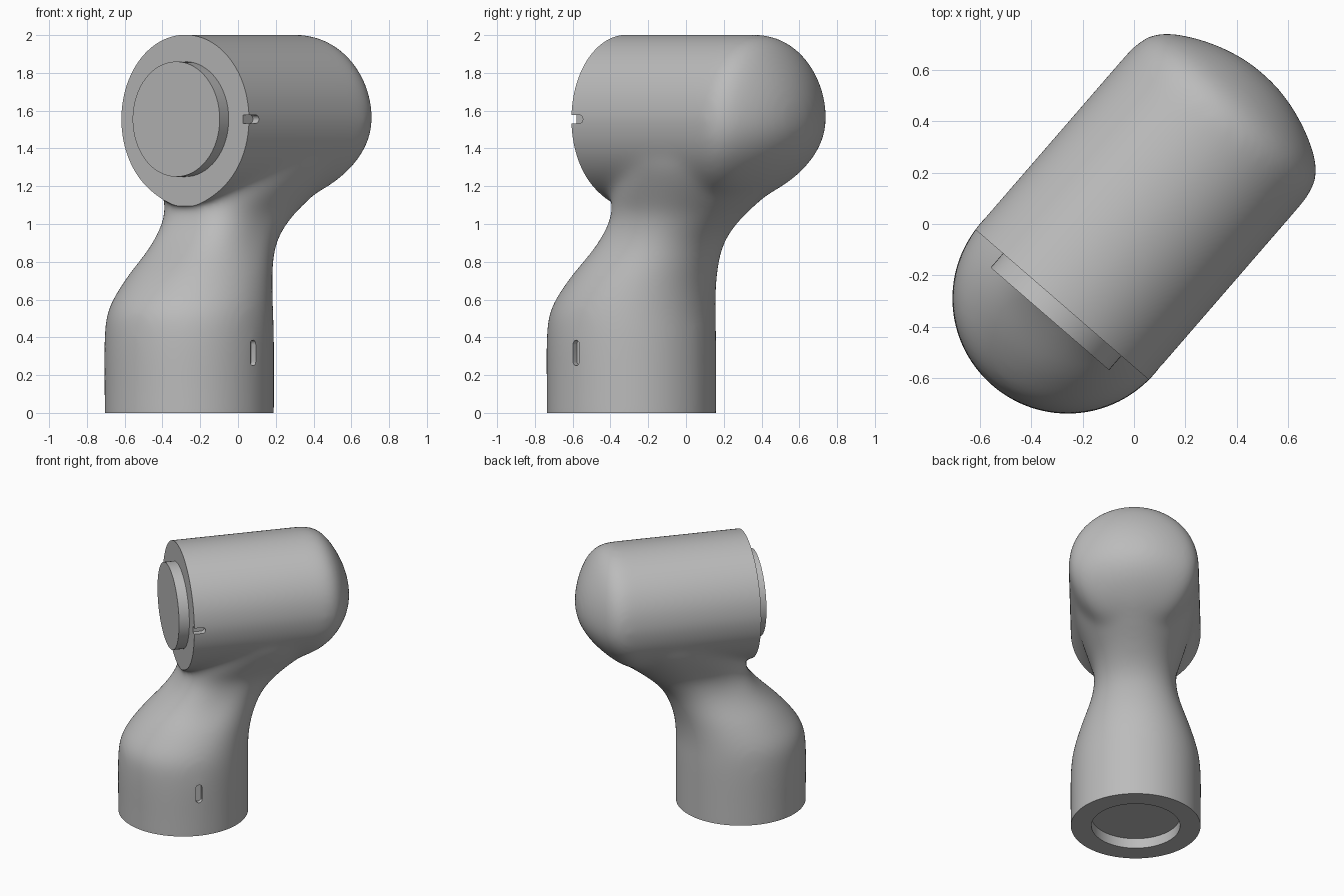
import bpy, bmesh, math
from mathutils import Matrix, Vector

if "Cube" in bpy.data.objects:
    bpy.data.objects.remove(bpy.data.objects["Cube"])

# Local frame: x runs along the upper barrel, z is up, origin under the base
PLACE = Matrix.Translation((-0.258, -0.289, 0)) @ Matrix.Rotation(math.radians(49.1), 4, 'Z')
R, BARREL_Z, FACE_X, HUB_R = 0.445, 1.555, -0.033, 0.305
CAST_R = R + 0.004  # allowance lost when the casting is smoothed
SIDES = 64

grey = bpy.data.materials.new("satin_grey")
grey.use_nodes = True
grey.diffuse_color = (0.5, 0.5, 0.5, 1)
grey.node_tree.nodes["Principled BSDF"].inputs["Base Color"].default_value = (0.5, 0.5, 0.5, 1)


def make(name, bm):
    bmesh.ops.recalc_face_normals(bm, faces=bm.faces)
    mesh = bpy.data.meshes.new(name)
    bm.to_mesh(mesh)
    bm.free()
    mesh.materials.append(grey)
    ob = bpy.data.objects.new(name, mesh)
    ob.matrix_world = PLACE
    bpy.context.collection.objects.link(ob)
    return ob


def loft(name, rings):
    bm = bmesh.new()
    loops = [[bm.verts.new(p) for p in ring] for ring in rings]
    for a, b in zip(loops, loops[1:]):
        for i in range(len(a)):
            j = (i + 1) % len(a)
            bm.faces.new((a[i], a[j], b[j], b[i]))
    bm.faces.new(loops[0])
    bm.faces.new(loops[-1])
    return make(name, bm)


def box(name, lo, hi):
    bm = bmesh.new()
    lo, hi = Vector(lo), Vector(hi)
    bmesh.ops.create_cube(bm, size=1, matrix=Matrix.Translation((lo + hi) / 2)
                          @ Matrix.Diagonal((*(hi - lo), 1)))
    return make(name, bm)


def disc(name, radius, start, end, axis):
    def point(t, h):
        a, b = radius * math.cos(t), radius * math.sin(t)
        return (a, b, h) if axis == 'Z' else (h, a, BARREL_Z + b)
    turns = [math.tau * i / SIDES for i in range(SIDES)]
    return loft(name, [[point(t, h) for t in turns] for h in (start, end)])


def slot(name, start, end, radius, depth):
    # Round-ended bar pushed into the side of the body, from (x, z) to (x, z)
    start, end = Vector(start), Vector(end)
    along = (end - start).normalized()
    across = Vector((-along.y, along.x))
    outline = []
    for centre, turn in ((end, -90), (start, 90)):
        for k in range(9):
            t = math.radians(turn + k * 22.5)
            outline.append(centre + radius * (along * math.cos(t) + across * math.sin(t)))
    return loft(name, [[(p.x, y, p.y) for p in outline] for y in (-R - 0.1, -R + depth)])


def modify(ob, kind, **settings):
    mod = ob.modifiers.new(kind, kind)
    for key, value in settings.items():
        setattr(mod, key, value)
    bpy.context.view_layer.objects.active = ob
    bpy.ops.object.modifier_apply(modifier=mod.name)


def combine(ob, tool, operation):
    tool.hide_render = True
    modify(ob, 'BOOLEAN', object=tool, operation=operation, solver='EXACT')
    bpy.data.objects.remove(tool)


# Neck sections: height, front, back, half width, squareness of the front half
sections = [
    (-0.10, -CAST_R, CAST_R, CAST_R, 2), (0.10, -CAST_R, CAST_R, CAST_R, 2),
    (0.40, -CAST_R, CAST_R, CAST_R, 2),
    (0.55, -0.425, 0.45, 0.435, 2), (0.70, -0.315, 0.475, 0.385, 2.1),
    (0.85, -0.16, 0.535, 0.315, 2.5), (0.95, -0.07, 0.61, 0.285, 3),
    (1.05, -0.02, 0.725, 0.285, 3), (1.15, 0.005, 0.86, 0.325, 3),
    (1.25, 0.04, 0.99, 0.37, 2.7), (1.35, 0.08, 1.07, 0.4, 2.5),
    (1.50, 0.15, 1.09, 0.36, 2.5),
]


def spline(a, b, c, d, t):
    return b + 0.5 * t * (c - a + t * (2 * a - 5 * b + 4 * c - d + t * (3 * (b - c) + d - a)))


def neck_ring(z, front, back, half, front_power):
    ring = []
    for i in range(SIDES):
        t = math.tau * i / SIDES
        power = front_power if math.cos(t) < 0 else 2
        x, y = (math.copysign(abs(f(t)) ** (2 / power), f(t)) for f in (math.cos, math.sin))
        ring.append(((front + back) / 2 + x * (back - front) / 2, y * half, z))
    return ring


padded = [sections[0]] + sections + [sections[-1]]
rings = []
for i in range(len(sections) - 1):
    for k in range(4):
        rings.append(neck_ring(*(spline(*v, k / 4) for v in zip(*padded[i:i + 4]))))
rings.append(neck_ring(*sections[-1]))
body = loft("arm_link_body", rings)


# Barrel with a shallow domed end that sweeps in further below
def barrel_ring(s, x=None):
    ring = []
    for i in range(SIDES):
        t = math.tau * i / SIDES
        y, h = s * math.cos(t), s * math.sin(t)
        roll = 0.19 if h >= 0 else 0.38
        rim = 0.08 * (1 - math.sqrt(max(0, 1 - s ** 16)))
        end = 1.162 - 0.17 * y * y - roll * h * h - rim
        ring.append((end if x is None else x, CAST_R * y, BARREL_Z + CAST_R * h))
    return ring


cap = [barrel_ring(math.cos(math.radians(4 * k))) for k in range(22)]
barrel = loft("barrel", [barrel_ring(1, -0.2)] + cap + [barrel_ring(0.02)])
combine(body, barrel, 'UNION')

# Melt neck and barrel into one smooth casting
modify(body, 'REMESH', mode='VOXEL', voxel_size=0.016)
modify(body, 'SMOOTH', factor=0.5, iterations=70)

# Flat joint faces, base recess and locating slots
combine(body, box("face_cutter", (-1, -1, 1.095), (FACE_X, 1, 2.5)), 'DIFFERENCE')
combine(body, box("floor_cutter", (-1, -1, -1), (1, 1, 0)), 'DIFFERENCE')
combine(body, disc("recess_cutter", HUB_R, -0.1, 0.075, 'Z'), 'DIFFERENCE')
combine(body, slot("face_slot_cutter", (-0.2, BARREL_Z), (0.025, BARREL_Z), 0.022, 0.04), 'DIFFERENCE')
combine(body, slot("base_slot_cutter", (0, 0.272), (0, 0.363), 0.022, 0.03), 'DIFFERENCE')

# Round hub standing out of the upper joint face
hub = disc("joint_hub", HUB_R, FACE_X - 0.073, 0.0, 'X')

for ob in (body, hub):
    bpy.ops.object.select_all(action='DESELECT')
    ob.select_set(True)
    bpy.context.view_layer.objects.active = ob
    bpy.ops.object.shade_smooth_by_angle(angle=math.radians(35))
